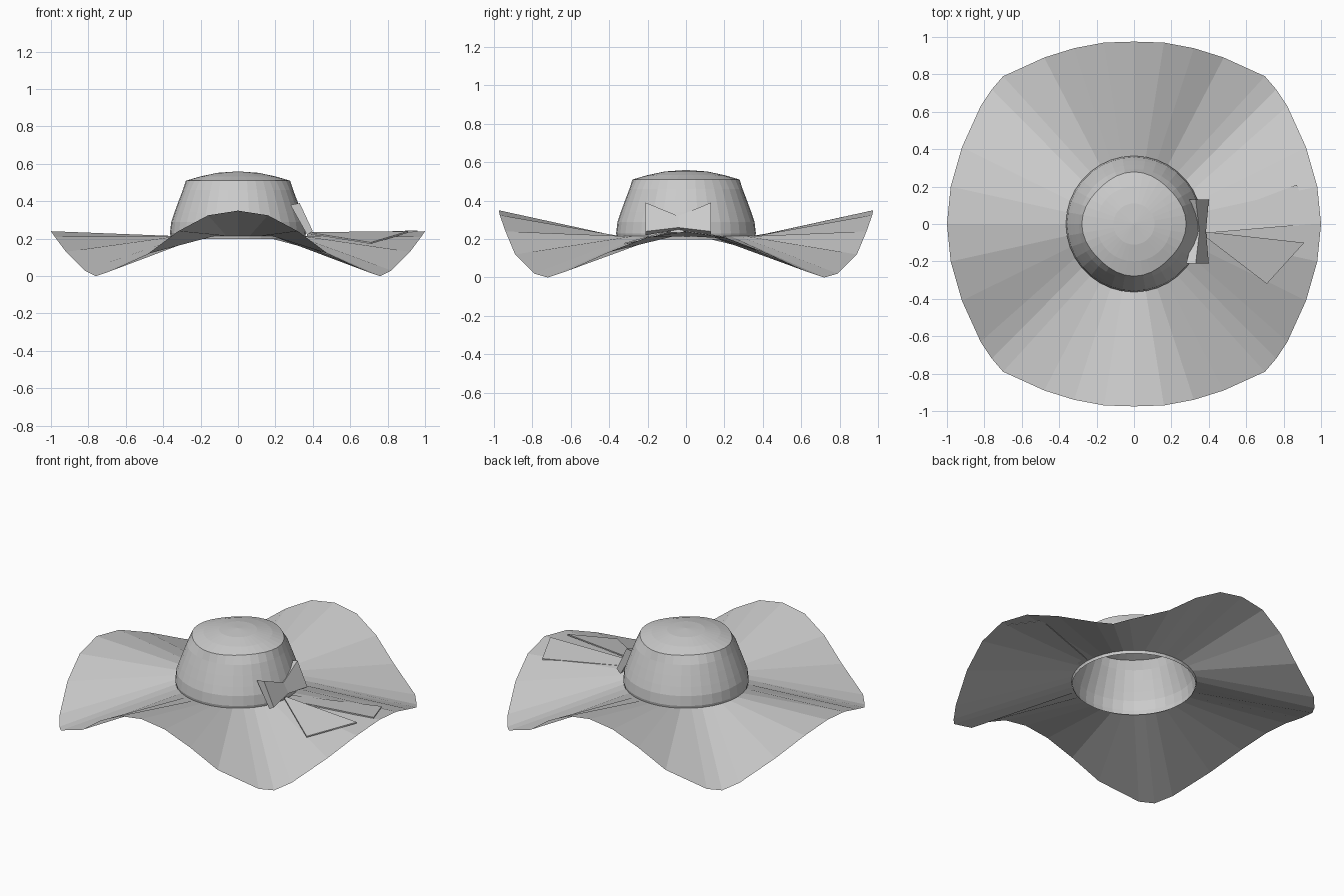
import bpy
from math import sin, cos, pi

cube = bpy.data.objects.get("Cube")
if cube:
    bpy.data.objects.remove(cube)

SEGS = 36
gray = bpy.data.materials.new("plain gray")
gray.use_nodes = True
color = (0.6, 0.6, 0.6, 1)
gray.diffuse_color = color
gray.node_tree.nodes["Principled BSDF"].inputs["Base Color"].default_value = color


def make(name, verts, faces):
    mesh = bpy.data.meshes.new(name)
    mesh.from_pydata(verts, [], faces)
    mesh.materials.append(gray)
    obj = bpy.data.objects.new(name, mesh)
    bpy.context.collection.objects.link(obj)
    return obj


def bridge(rows, n):
    """Quads between consecutive closed rings of n points."""
    return [(r * n + i, r * n + (i + 1) % n, (r + 1) * n + (i + 1) % n, (r + 1) * n + i)
            for r in range(rows - 1) for i in range(n)]


def ring(radius, z, wobble=0):
    angles = [2 * pi * i / SEGS for i in range(SEGS)]
    return [((radius + wobble * cos(4 * a)) * cos(a),
             (radius + wobble * cos(4 * a)) * sin(a), z) for a in angles]


# Wavy brim: one quarter of the edge, mirrored around
quarter = [(1, 0, .24), (.98, .2, .21), (.92, .41, .13), (.82, .63, .03), (.76, .72, 0),
           (.7, .79, .02), (.48, .89, .12), (.32, .94, .24), (.16, .97, .325), (0, .975, .35)]
half = quarter + [(-x, y, z) for x, y, z in reversed(quarter[:-1])]
edge = half + [(x, -y, z) for x, y, z in reversed(half[1:-1])]
make("brim", edge + ring(.362, .215), bridge(2, SEGS))

# Crown: rounded wall, then a shallow cap, open underneath
profile = [(.357, .197, 0), (.364, .23, 0), (.357, .29, 0), (.34, .34, 0),
           (.318, .4, 0), (.295, .46, 0), (.272, .51, .007)]
wall = [p for r, z, w in profile for p in ring(r, z, w)]
make("crown", wall, bridge(len(profile), SEGS))

cap_profile = [(.272, .51, .007), (.2, .533, 0), (.11, .552, 0)]
cap = [p for r, z, w in cap_profile for p in ring(r, z, w)]
cap_faces = bridge(len(cap_profile), SEGS)
tip, last = len(cap), (len(cap_profile) - 1) * SEGS
cap_faces += [(last + i, last + (i + 1) % SEGS, tip) for i in range(SEGS)]
make("crown_top", cap + [(0, 0, .56)], cap_faces)

# Bow loops: wedges flaring from a pinched middle, leaning on the crown
MID = -.04
for name, end in (("bow_front_loop", -.21), ("bow_back_loop", .13)):
    pinch = [(.32, MID, .31), (.35, MID, .32), (.385, MID, .26), (.36, MID, .25)]
    flare = [(.28, end, .38), (.33, end, .39), (.4, end, .24), (.37, end, .22)]
    faces = bridge(2, 4) + [(4, 5, 6, 7)]
    if end < MID:
        faces = [f[::-1] for f in faces]
    make(name, pinch + flare, [f[::-1] for f in faces])


# Ribbon tails: thin strips lying on the brim
def tail(name, outline):
    n = len(outline)
    low = [(x, y, z - .008) for x, y, z in outline]
    make(name, low + outline,
         bridge(2, n) + [tuple(range(n - 1, -1, -1)), tuple(range(n, 2 * n))])


tail("front_tail", [(.37, -.06, .235), (.71, -.32, .18), (.91, -.1, .24), (.37, -.04, .235)])
tail("back_tail", [(.37, -.05, .222), (.96, .0, .245), (.87, .21, .212), (.37, .02, .222)])
